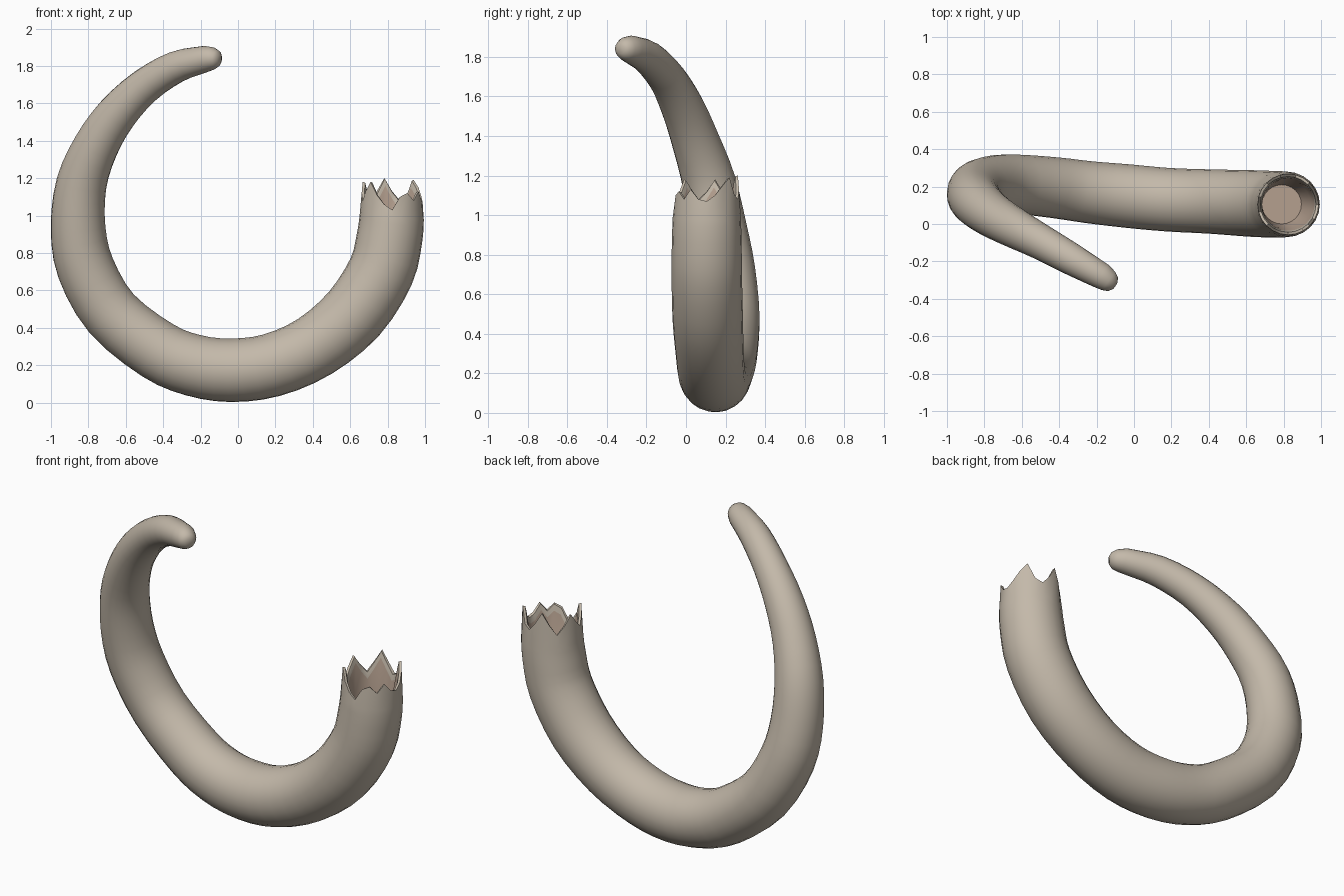
import bpy, bmesh, math
from mathutils import Vector

if "Cube" in bpy.data.objects:
    bpy.data.objects.remove(bpy.data.objects["Cube"])

def material(name, rgb):
    m = bpy.data.materials.new(name)
    m.diffuse_color = (*rgb, 1)
    m.use_nodes = True
    m.node_tree.nodes["Principled BSDF"].inputs["Base Color"].default_value = m.diffuse_color
    return m

bone = material("bone", (0.55, 0.485, 0.40))
marrow = material("inner brown", (0.46, 0.35, 0.275))

N = 24
# centre line from the broken end to the tip: x, y, z, radius
path = [
    (0.822, 0.105, 0.99, 0.172), (0.81, 0.105, 0.88, 0.176), (0.765, 0.105, 0.70, 0.178),
    (0.62, 0.11, 0.475, 0.178), (0.41, 0.12, 0.30, 0.172), (0.18, 0.13, 0.20, 0.170),
    (-0.04, 0.15, 0.173, 0.170), (-0.24, 0.17, 0.20, 0.166), (-0.43, 0.195, 0.28, 0.163),
    (-0.675, 0.215, 0.475, 0.158), (-0.815, 0.195, 0.72, 0.155), (-0.855, 0.16, 0.94, 0.146),
    (-0.837, 0.115, 1.17, 0.135), (-0.76, 0.05, 1.37, 0.121), (-0.65, -0.015, 1.54, 0.109),
    (-0.50, -0.095, 1.69, 0.095), (-0.33, -0.19, 1.795, 0.085), (-0.17, -0.28, 1.838, 0.070)]
# heights of the broken rim, every 15 degrees
rim = [1.07, 1.10, 1.15, 1.19, 1.10, 1.08, 1.13, 1.20, 1.13, 1.07, 1.12, 1.18,
       1.12, 1.08, 1.13, 1.18, 1.11, 1.06, 1.03, 1.10, 1.12, 1.08, 1.13, 1.08]

def smooth_path(pts, steps):
    p = [Vector(q) for q in pts]
    p = [2 * p[0] - p[1]] + p + [2 * p[-1] - p[-2]]
    out = []
    for i in range(1, len(p) - 2):
        a, b, c, d = p[i - 1:i + 3]
        for s in range(steps):
            t = s / steps
            out.append(0.5 * (2 * b + (c - a) * t + (2 * a - 5 * b + 4 * c - d) * t * t
                              + (3 * b - a - 3 * c + d) * t ** 3))
    return out + [p[-2]]

line = smooth_path(path, 3)
# rounded tip
line += [Vector((-0.135, -0.305, 1.84, 0.060)), Vector((-0.112, -0.322, 1.838, 0.045)),
         Vector((-0.100, -0.330, 1.837, 0.022))]

bm = bmesh.new()

def bridge(a, b, mat=0):
    for i in range(N):
        j = (i + 1) % N
        bm.faces.new((a[i], a[j], b[j], b[i])).material_index = mat

def level_ring(cx, r, height):
    return [bm.verts.new((cx + r * math.cos(2 * math.pi * i / N),
                          0.105 + r * math.sin(2 * math.pi * i / N), height(i)))
            for i in range(N)]

# curved tapering body
rings = []
u = Vector((1, 0, 0))
for k, q in enumerate(line):
    t = (line[max(k - 1, 0)] - line[min(k + 1, len(line) - 1)]).to_3d().normalized()
    u = (u - t * u.dot(t)).normalized()
    v = t.cross(u)
    c = q.to_3d()
    rings.append([bm.verts.new(c + q.w * (u * math.cos(2 * math.pi * i / N)
                                         + v * math.sin(2 * math.pi * i / N)))
                  for i in range(N)])
for a, b in zip(rings, rings[1:]):
    bridge(a, b)
bm.faces.new(rings[-1])

# broken rim, then the hollow inside it
outer = level_ring(0.824, 0.163, lambda i: rim[i])
inner = level_ring(0.824, 0.149, lambda i: rim[i] - 0.004)
lip = level_ring(0.824, 0.141, lambda i: rim[i] - 0.04)
wall = level_ring(0.815, 0.130, lambda i: 0.96)
floor = level_ring(0.79, 0.105, lambda i: 0.84)
bridge(rings[0], outer)
bridge(outer, inner)
bridge(inner, lip)
bridge(lip, wall, 1)
bridge(wall, floor, 1)
bm.faces.new(floor).material_index = 1

bmesh.ops.recalc_face_normals(bm, faces=bm.faces[:])
mesh = bpy.data.meshes.new("horn")
bm.to_mesh(mesh)
bm.free()
mesh.materials.append(bone)
mesh.materials.append(marrow)
horn = bpy.data.objects.new("curved_horn", mesh)
bpy.context.collection.objects.link(horn)
bpy.context.view_layer.objects.active = horn
horn.select_set(True)
bpy.ops.object.shade_smooth_by_angle(angle=math.radians(50))
